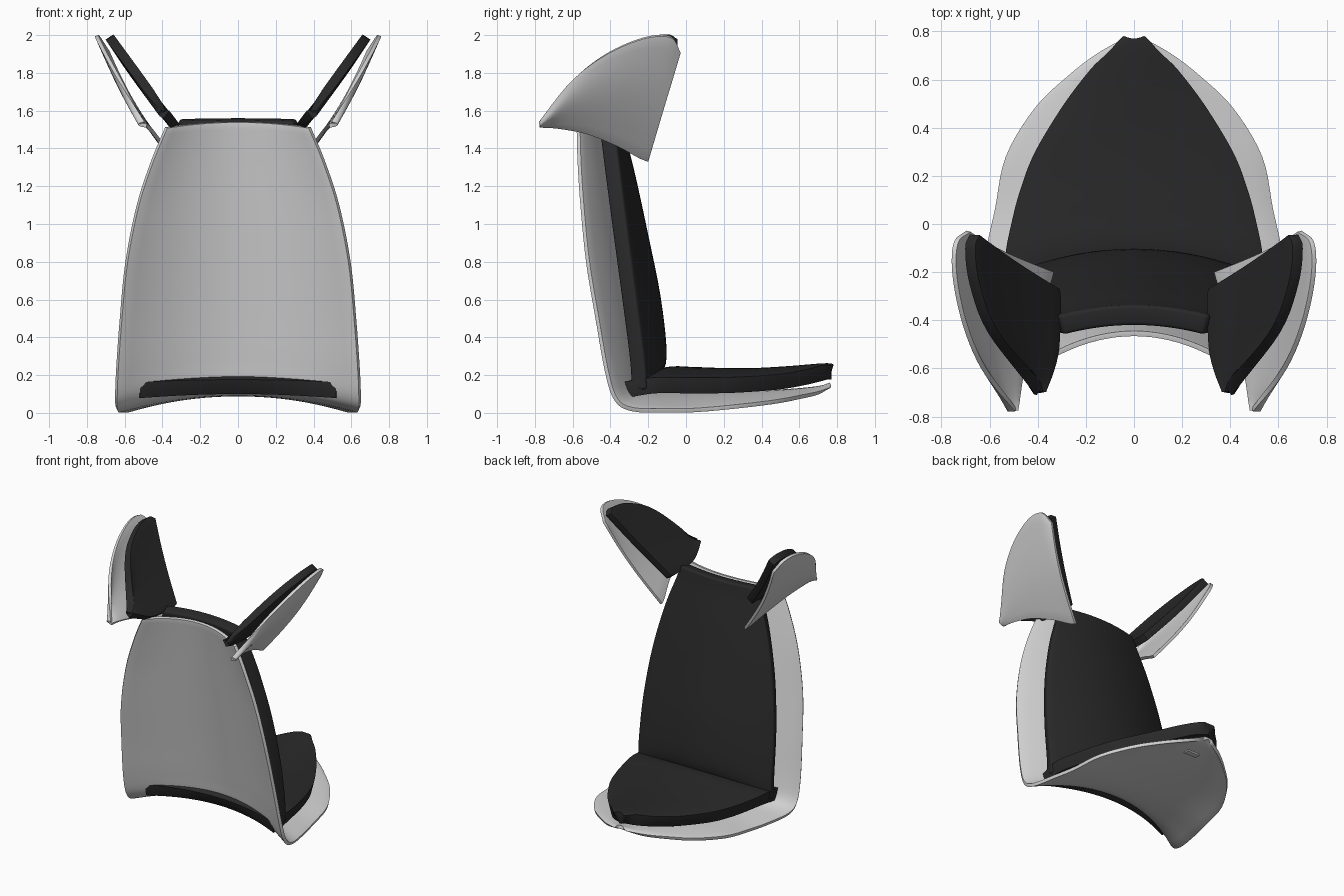
import bpy, math
from mathutils import Vector

cube = bpy.data.objects.get("Cube")
if cube:
    bpy.data.objects.remove(cube)


def material(name, value):
    mat = bpy.data.materials.new(name)
    mat.use_nodes = True
    color = (value, value, value, 1)
    mat.diffuse_color = color
    mat.node_tree.nodes["Principled BSDF"].inputs["Base Color"].default_value = color
    return mat


light_grey = material("light grey shell", 0.66)
charcoal = material("charcoal upholstery", 0.022)


def smooth_path(points, steps):
    """Catmull-Rom resampling of a short list of tuples."""
    p = [Vector(q) for q in points]
    p = [2 * p[0] - p[1]] + p + [2 * p[-1] - p[-2]]
    out = []
    for i in range(1, len(p) - 2):
        a, b, c, d = p[i - 1:i + 3]
        for k in range(steps):
            t = k / steps
            out.append(0.5 * (2 * b + (c - a) * t + (2 * a - 5 * b + 4 * c - d) * t ** 2
                              + (3 * b - a - 3 * c + d) * t ** 3))
    return out + [p[-2]]


def sheet(name, rows, thickness, mat, bevel):
    """Skin a grid of points, thicken it and round its rim."""
    n = len(rows[0])
    verts = [v for row in rows for v in row]
    faces = [(r * n + c, r * n + c + 1, (r + 1) * n + c + 1, (r + 1) * n + c)
             for r in range(len(rows) - 1) for c in range(n - 1)]
    mesh = bpy.data.meshes.new(name)
    mesh.from_pydata(verts, [], faces)
    mesh.materials.append(mat)
    ob = bpy.data.objects.new(name, mesh)
    bpy.context.collection.objects.link(ob)
    solid = ob.modifiers.new("thickness", "SOLIDIFY")
    solid.thickness = thickness
    solid.offset = 0
    rim = ob.modifiers.new("rounded rim", "BEVEL")
    rim.width = bevel
    rim.segments = 3
    rim.limit_method = "ANGLE"
    rim.angle_limit = math.radians(50)
    bpy.ops.object.select_all(action="DESELECT")
    ob.select_set(True)
    bpy.context.view_layer.objects.active = ob
    bpy.ops.object.shade_smooth_by_angle(angle=math.radians(50))


def saddle(name, stations, thickness, mat, bevel, across=20):
    """Stations: half width, centre y, centre z, side y, side z."""
    rows = []
    for w, cy, cz, sy, sz in smooth_path(stations, 5):
        row = []
        for i in range(across + 1):
            u = 2 * i / across - 1
            f = u * u
            row.append((w * u, cy + (sy - cy) * f, cz + (sz - cz) * f))
        rows.append(row)
    sheet(name, rows, thickness, mat, bevel)


# One bent shell: backrest, bend and pointed seat
saddle("chair_shell", [
    (.38, -.455, 1.54, -.57, 1.51),
    (.455, -.42, 1.35, -.565, 1.33),
    (.53, -.375, 1.1, -.55, 1.1),
    (.59, -.32, .8, -.52, .8),
    (.62, -.265, .5, -.47, .5),
    (.64, -.225, .28, -.42, .22),
    (.645, -.2, .16, -.37, .07),
    (.64, -.15, .115, -.28, .018),
    (.61, -.03, .10, -.1, .012),
    (.575, .12, .10, .06, .015),
    (.53, .33, .105, .28, .035),
    (.41, .53, .115, .48, .06),
    (.275, .65, .125, .61, .085),
    (.155, .72, .135, .70, .105),
    (.04, .765, .15, .76, .13),
], .022, light_grey, .007)

# Upholstered pads
saddle("back_cushion", [
    (.53, -.185, .205, -.25, .12),
    (.53, -.145, .3, -.26, .27),
    (.52, -.175, .6, -.30, .58),
    (.48, -.245, .95, -.345, .92),
    (.41, -.31, 1.25, -.385, 1.23),
    (.34, -.36, 1.45, -.41, 1.44),
    (.30, -.38, 1.555, -.42, 1.55),
], .085, charcoal, .028)

saddle("seat_cushion", [
    (.52, -.235, .138, -.335, .12),
    (.53, -.1, .2, -.17, .145),
    (.50, .05, .2, .0, .145),
    (.46, .2, .195, .15, .145),
    (.40, .36, .195, .3, .15),
    (.275, .54, .205, .5, .165),
    (.17, .66, .215, .64, .19),
    (.09, .73, .22, .72, .21),
    (.03, .77, .22, .768, .215),
], .085, charcoal, .028)


# Side wings, each a curved panel between a lower and an upper edge
def wing(name, side, lower, upper, base, slope, twist, bulge, thickness, mat, bevel):
    rows = []
    for a, b in zip(smooth_path(lower, 5), smooth_path(upper, 5)):
        row = []
        for k in range(11):
            t = k / 10
            y, z = a.lerp(b, t)
            x = base + slope * (z - 1.5) - twist * (y + .35) + bulge * math.sin(math.pi * t)
            row.append((side * x, y, z))
        rows.append(row)
    sheet(name, rows, thickness, mat, bevel)


for label, side in (("left", 1), ("right", -1)):
    wing(label + "_wing_shell", side,
         [(-.775, 1.52), (-.67, 1.51), (-.52, 1.48), (-.36, 1.415), (-.25, 1.355), (-.2, 1.335)],
         [(-.77, 1.535), (-.6, 1.76), (-.42, 1.9), (-.22, 1.985), (-.08, 1.99), (-.03, 1.91)],
         .45, .62, .05, .03, .02, light_grey, .006)
    wing(label + "_wing_cushion", side,
         [(-.7, 1.58), (-.55, 1.52), (-.4, 1.505), (-.3, 1.505), (-.27, 1.51)],
         [(-.69, 1.595), (-.45, 1.86), (-.25, 1.965), (-.1, 1.99), (-.045, 1.965)],
         .32, .735, 0, .012, .05, charcoal, .02)

# Small plate under the seat
bpy.ops.mesh.primitive_cube_add(size=1, location=(0, .6, .106))
plate = bpy.context.object
plate.name = "underside_plate"
plate.scale = (.1, .04, .012)
plate.data.materials.append(light_grey)
